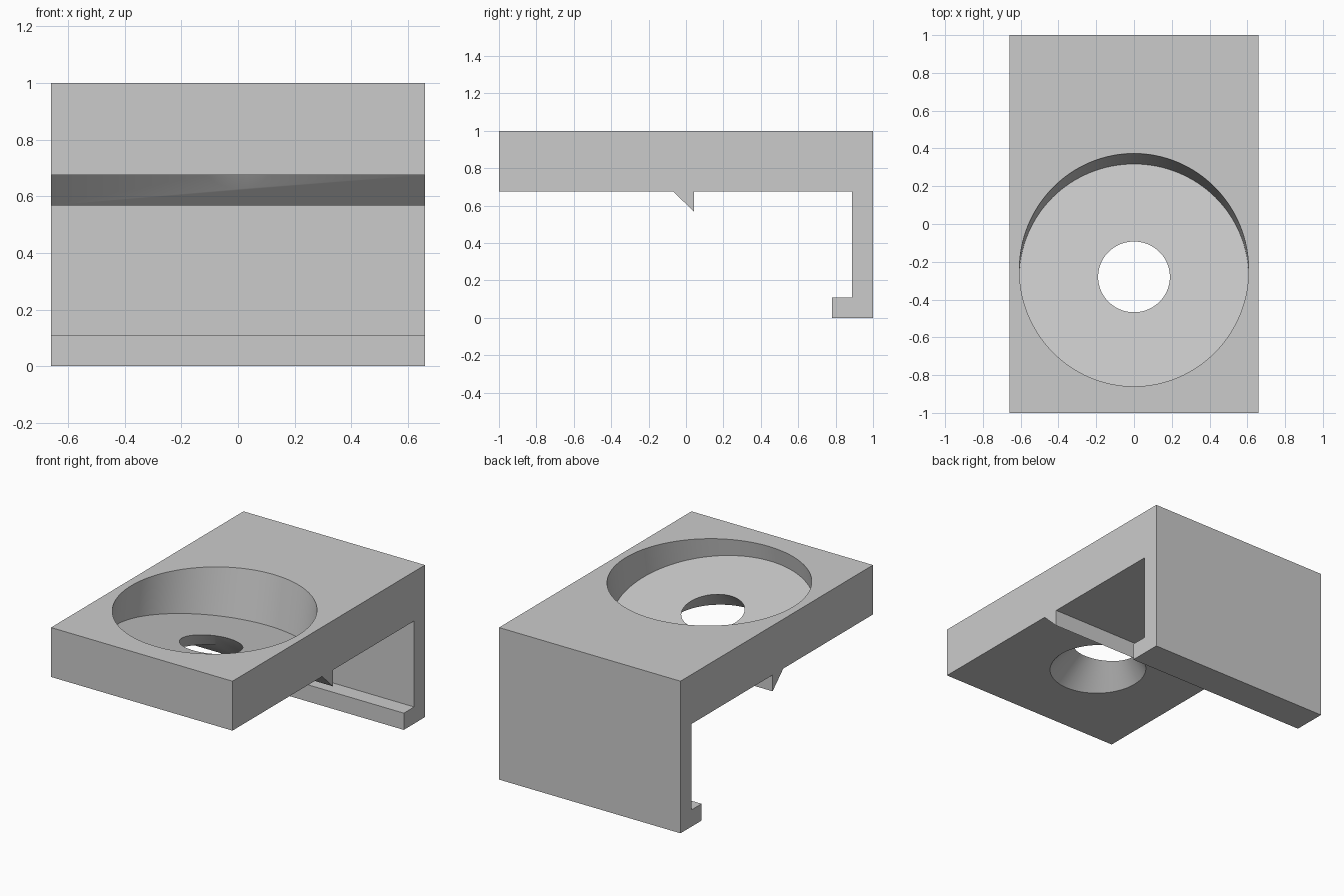
import bpy, bmesh, math
from mathutils import Matrix, Vector

cube = bpy.data.objects.get("Cube")
if cube:
    bpy.data.objects.remove(cube, do_unlink=True)

# Single plain grey
grey = bpy.data.materials.new("plain grey")
grey.use_nodes = True
colour = (0.6, 0.6, 0.6, 1)
grey.diffuse_color = colour
grey.node_tree.nodes["Principled BSDF"].inputs["Base Color"].default_value = colour

HALF_WIDTH = 0.66
TILT = Matrix.Rotation(math.radians(-10), 4, "X")
FLOOR_CENTRE = Vector((0, -0.28, 0.79))


def link(name, bm):
    bmesh.ops.recalc_face_normals(bm, faces=bm.faces)
    mesh = bpy.data.meshes.new(name)
    bm.to_mesh(mesh)
    bm.free()
    mesh.materials.append(grey)
    obj = bpy.data.objects.new(name, mesh)
    bpy.context.collection.objects.link(obj)
    return obj


def tilted_cutter(name, r_low, r_high, low, high):
    """Round cutter along the tilted axis, from low to high relative to the dish floor."""
    bm = bmesh.new()
    bmesh.ops.create_cone(bm, cap_ends=True, segments=128, radius1=r_low, radius2=r_high,
                          depth=high - low,
                          matrix=Matrix.Translation(FLOOR_CENTRE) @ TILT
                          @ Matrix.Translation((0, 0, (low + high) / 2)))
    obj = link(name, bm)
    obj.hide_render = True
    return obj


# Side profile (y, z): slab, ridge underneath, back wall and hooked lip
profile = [(-1, 1), (-1, 0.675), (-0.068, 0.675), (0.043, 0.568), (0.043, 0.675),
           (0.887, 0.675), (0.887, 0.11), (0.78, 0.11), (0.78, 0), (1, 0), (1, 1)]
bm = bmesh.new()
side = bm.faces.new([bm.verts.new((-HALF_WIDTH, y, z)) for y, z in profile])
swept = bmesh.ops.extrude_face_region(bm, geom=[side])["geom"]
bmesh.ops.translate(bm, vec=(2 * HALF_WIDTH, 0, 0),
                    verts=[v for v in swept if isinstance(v, bmesh.types.BMVert)])
bracket = link("hooked_bracket", bm)

# Tilted round dish, and a drain hole that flares downwards
slope = math.tan(math.radians(40))
drop, rise = 0.3, 0.05
cutters = [
    tilted_cutter("dish_cutter", 0.607, 0.607, 0, 0.6),
    tilted_cutter("drain_cutter", 0.19 + drop * slope, 0.19 - rise * slope, -drop, rise),
]
bpy.context.view_layer.objects.active = bracket
bracket.select_set(True)
for cutter in cutters:
    mod = bracket.modifiers.new(cutter.name, "BOOLEAN")
    mod.operation = "DIFFERENCE"
    mod.solver = "EXACT"
    mod.object = cutter
    bpy.ops.object.modifier_apply(modifier=mod.name)
for cutter in cutters:
    bpy.data.objects.remove(cutter, do_unlink=True)

bpy.ops.object.shade_smooth_by_angle(angle=math.radians(25))
